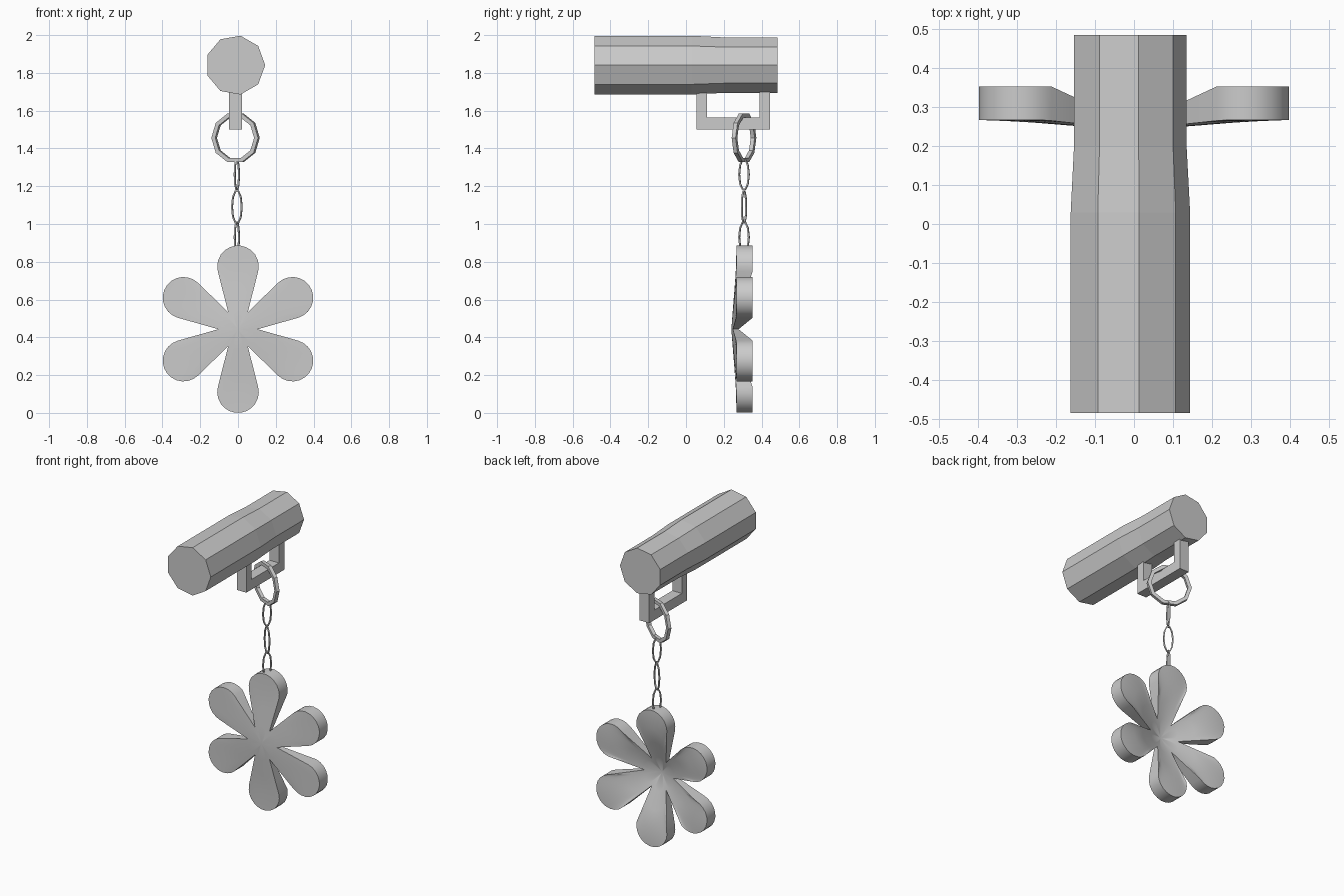
import bpy
from math import sin, cos, pi, radians, hypot

if "Cube" in bpy.data.objects:
    bpy.data.objects.remove(bpy.data.objects["Cube"])


def make(name, verts, faces):
    mesh = bpy.data.meshes.new(name)
    mesh.from_pydata(verts, [], faces)
    mesh.update()
    obj = bpy.data.objects.new(name, mesh)
    bpy.context.collection.objects.link(obj)
    return obj


def bridge(a, b, n):
    return [(a + i, a + (i + 1) % n, b + (i + 1) % n, b + i) for i in range(n)]


# Nine-sided cylinder, slightly slimmer towards the back
def cylinder(name, cx, cz, stations, n=9):
    verts, faces = [], []
    for y, r in stations:
        verts += [(cx + r * cos(2 * pi * i / n), y, cz + r * sin(2 * pi * i / n))
                  for i in range(n)]
    for k in range(len(stations) - 1):
        faces += [f[::-1] for f in bridge((k + 1) * n, k * n, n)][::1]
    faces = [f[::-1] for f in faces]
    last = (len(stations) - 1) * n
    faces = [f[::-1] for f in faces]
    faces += [tuple(range(n)), tuple(range(last + n - 1, last - 1, -1))]
    return make(name, verts, faces)


# Oval ring standing upright, turned about z
def ring(name, center, rw, rh, tube, turn, segs, sides):
    verts, faces = [], []
    c, s = cos(radians(turn)), sin(radians(turn))
    for i in range(segs):
        a = 2 * pi * i / segs
        for j in range(sides):
            b = 2 * pi * (j + 0.5) / sides
            u = (rw + tube * cos(b)) * cos(a)
            w = (rh + tube * cos(b)) * sin(a)
            v = tube * sin(b)
            verts.append((center[0] + u * c - v * s,
                          center[1] + u * s + v * c, center[2] + w))
    for i in range(segs):
        p, q = i * sides, (i + 1) % segs * sides
        faces += [f[::-1] for f in bridge(p, q, sides)]
    return make(name, verts, faces)


cylinder("barrel", -0.014, 1.841,
         [(-0.485, 0.158), (0.03, 0.158), (0.2, 0.149), (0.485, 0.149)])

# U-shaped bracket under the barrel
profile = [(0.055, 1.72), (0.055, 1.5), (0.445, 1.5), (0.445, 1.72),
           (0.39, 1.72), (0.39, 1.565), (0.11, 1.565), (0.11, 1.72)]
x0, x1 = -0.047, 0.021
n = len(profile)
make("bracket", [(x, y, z) for x in (x0, x1) for y, z in profile],
     [f[::-1] for f in bridge(0, n, n)]
     + [tuple(range(n - 1, -1, -1)), tuple(range(n, 2 * n))])

# Key ring and three alternating chain links
ring("key_ring", (-0.013, 0.307, 1.456), 0.124, 0.124, 0.016, -24, 10, 4)
for i, (z, turn) in enumerate([(1.262, 66), (1.09, -24), (0.93, 66)]):
    half = 0.088 if i != 1 else 0.094
    ring("chain_link_%d" % (i + 1), (-0.006, 0.307, z),
         0.028, half - 0.006, 0.006, turn, 10, 4)

# Flower pendant: six petals, dished towards a thin centre
CZ, PR, PD = 0.443, 0.11, 0.333
valley = (0.09, 0.052)
outline = []
for k in range(6):
    a0 = radians(90 + 60 * k)
    arc = [(PD + PR * cos(radians(d)), PR * sin(radians(d)))
           for d in range(-104, 105, 16)]
    start = (valley[0], -valley[1])

    def edge(p, q, ts):
        return [(p[0] + (q[0] - p[0]) * t, p[1] + (q[1] - p[1]) * t) for t in ts]

    local = edge(start, arc[0], (0, 0.33, 0.67)) + arc + edge(arc[-1], valley, (0.33, 0.67))
    outline += [(u * cos(a0) - v * sin(a0), u * sin(a0) + v * cos(a0)) for u, v in local]


def front_y(r):
    return 0.24 + min(0.027, 0.078 * r)


def back_y(r):
    return 0.243 + min(0.11, 0.34 * r)


n = len(outline)
fractions = (0.25, 0.5, 0.73, 1)
verts, faces = [], []
for depth in (front_y, back_y):
    base = len(verts)
    verts.append((0, depth(0), CZ))
    for f in fractions:
        verts += [(x * f, depth(hypot(x, z) * f), CZ + z * f) for x, z in outline]
    side = [(base, base + 1 + i, base + 1 + (i + 1) % n) for i in range(n)]
    for k in range(len(fractions) - 1):
        side += [f[::-1] for f in bridge(base + 1 + k * n, base + 1 + (k + 1) * n, n)]
    faces += side if depth is front_y else [f[::-1] for f in side]
rim = 1 + (len(fractions) - 1) * n
faces += [f[::-1] for f in bridge(rim, rim + 1 + len(fractions) * n, n)]
flower = make("flower_pendant", verts, faces)

# Consistent outward normals, smooth shading on the flower only
import bmesh
for obj in bpy.data.objects:
    bm = bmesh.new()
    bm.from_mesh(obj.data)
    bmesh.ops.recalc_face_normals(bm, faces=bm.faces)
    bm.to_mesh(obj.data)
    bm.free()
bpy.context.view_layer.objects.active = flower
flower.select_set(True)
bpy.ops.object.shade_smooth_by_angle(angle=radians(30))
